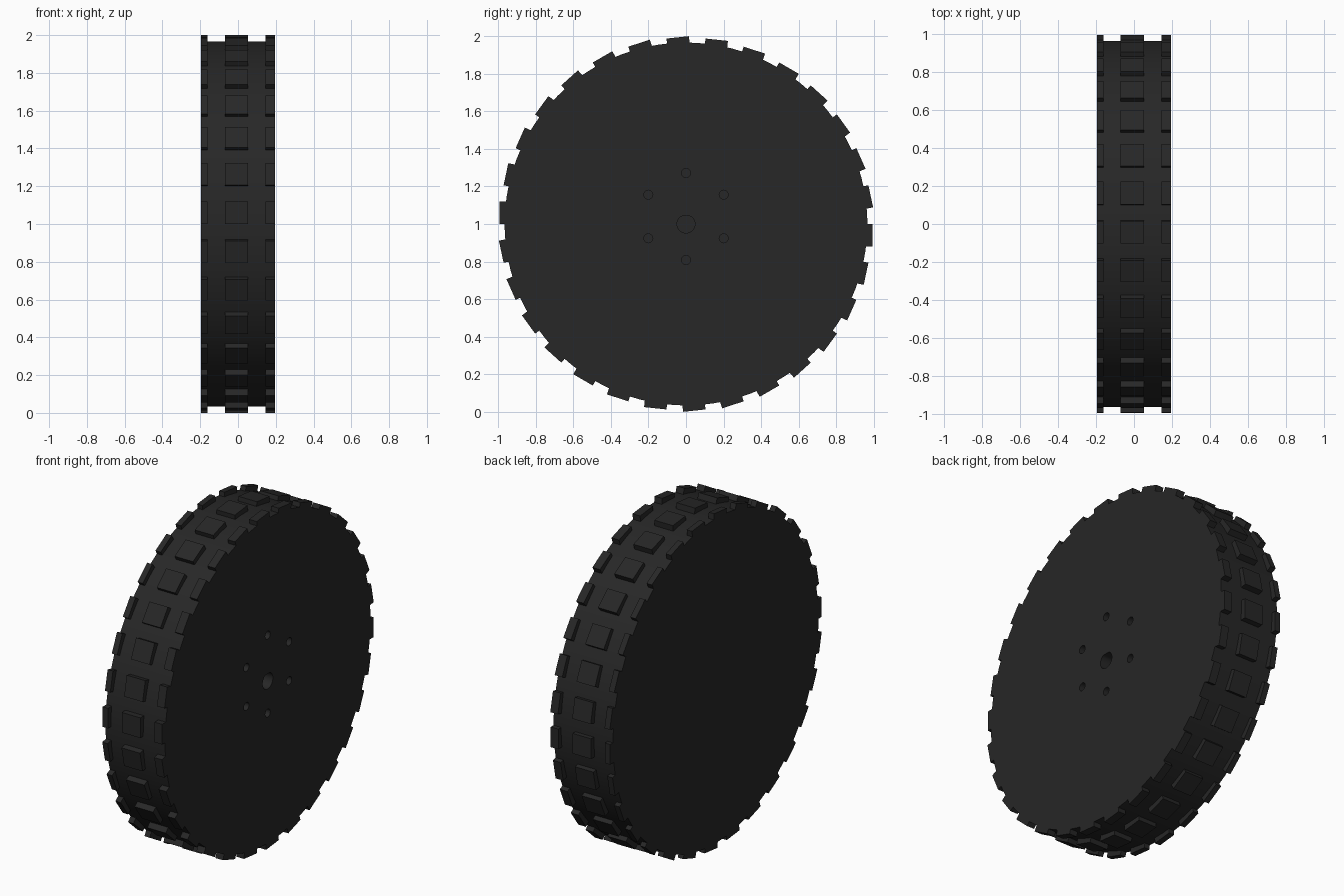
import bpy, bmesh, math
from mathutils import Matrix, Vector

if "Cube" in bpy.data.objects:
    bpy.data.objects.remove(bpy.data.objects["Cube"])

HALF = 0.196      # half the wheel width
DRUM_R = 0.966    # tread base radius
LUG_R = 0.993     # tread block radius
CENTER = Vector((0, 0, 1))

rubber = bpy.data.materials.new("black_rubber")
rubber.diffuse_color = (0.02, 0.02, 0.02, 1)
rubber.use_nodes = True
rubber.node_tree.nodes["Principled BSDF"].inputs["Base Color"].default_value = rubber.diffuse_color


def finish(bm, name):
    bmesh.ops.recalc_face_normals(bm, faces=bm.faces)
    mesh = bpy.data.meshes.new(name)
    bm.to_mesh(mesh)
    bm.free()
    mesh.materials.append(rubber)
    obj = bpy.data.objects.new(name, mesh)
    bpy.context.collection.objects.link(obj)
    return obj


def disc(bm, x0, x1, y, z, radius, segments):
    """Solid cylinder lying along x."""
    m = Matrix.Translation(((x0 + x1) / 2, y, z)) @ Matrix.Rotation(math.pi / 2, 4, 'Y')
    return bmesh.ops.create_cone(bm, cap_ends=True, segments=segments, radius1=radius,
                                 radius2=radius, depth=x1 - x0, matrix=m)["verts"]


# Solid drum
bm = bmesh.new()
disc(bm, -HALF, HALF, 0, 1, DRUM_R, 120)
drum = finish(bm, "wheel_drum")

# Axle hole with a flat top, and six bolt holes, all open on the right side
bm = bmesh.new()
for v in disc(bm, 0, 0.3, 0, 1, 0.048, 32):
    v.co.z = min(v.co.z, 1.042)
for i in range(6):
    a = math.radians(60 * i)
    disc(bm, 0, 0.3, 0.232 * math.sin(a), 1.04 + 0.232 * math.cos(a), 0.024, 20)
cutter = finish(bm, "hole_cutter")
cutter.hide_render = True
cutter.hide_viewport = True
cut = drum.modifiers.new("holes", 'BOOLEAN')
cut.operation = 'DIFFERENCE'
cut.solver = 'EXACT'
cut.object = cutter

# Smooth the drum while keeping its rims sharp
bpy.context.view_layer.objects.active = drum
drum.select_set(True)
bpy.ops.object.modifier_apply(modifier="holes")
bpy.ops.object.shade_smooth_by_angle(angle=math.radians(30))
bpy.data.objects.remove(cutter)

# Three rows of thirty tread blocks, each block trailing along the tangent
rows = {"left_tread": (-HALF, -0.161), "middle_tread": (-0.07, 0.052),
        "right_tread": (0.146, HALF)}
for name, (x0, x1) in rows.items():
    bm = bmesh.new()
    for i in range(30):
        a = math.radians(12 * i)
        radial = Vector((0, -math.cos(a), math.sin(a)))
        tangent = Vector((0, math.sin(a), math.cos(a)))
        for v in bmesh.ops.create_cube(bm, size=1)["verts"]:
            x = x0 if v.co.x < 0 else x1
            r = 0.95 if v.co.z < 0 else LUG_R
            t = 0 if v.co.y < 0 else 0.12
            v.co = CENTER + Vector((x, 0, 0)) + radial * r + tangent * t
    finish(bm, name)
